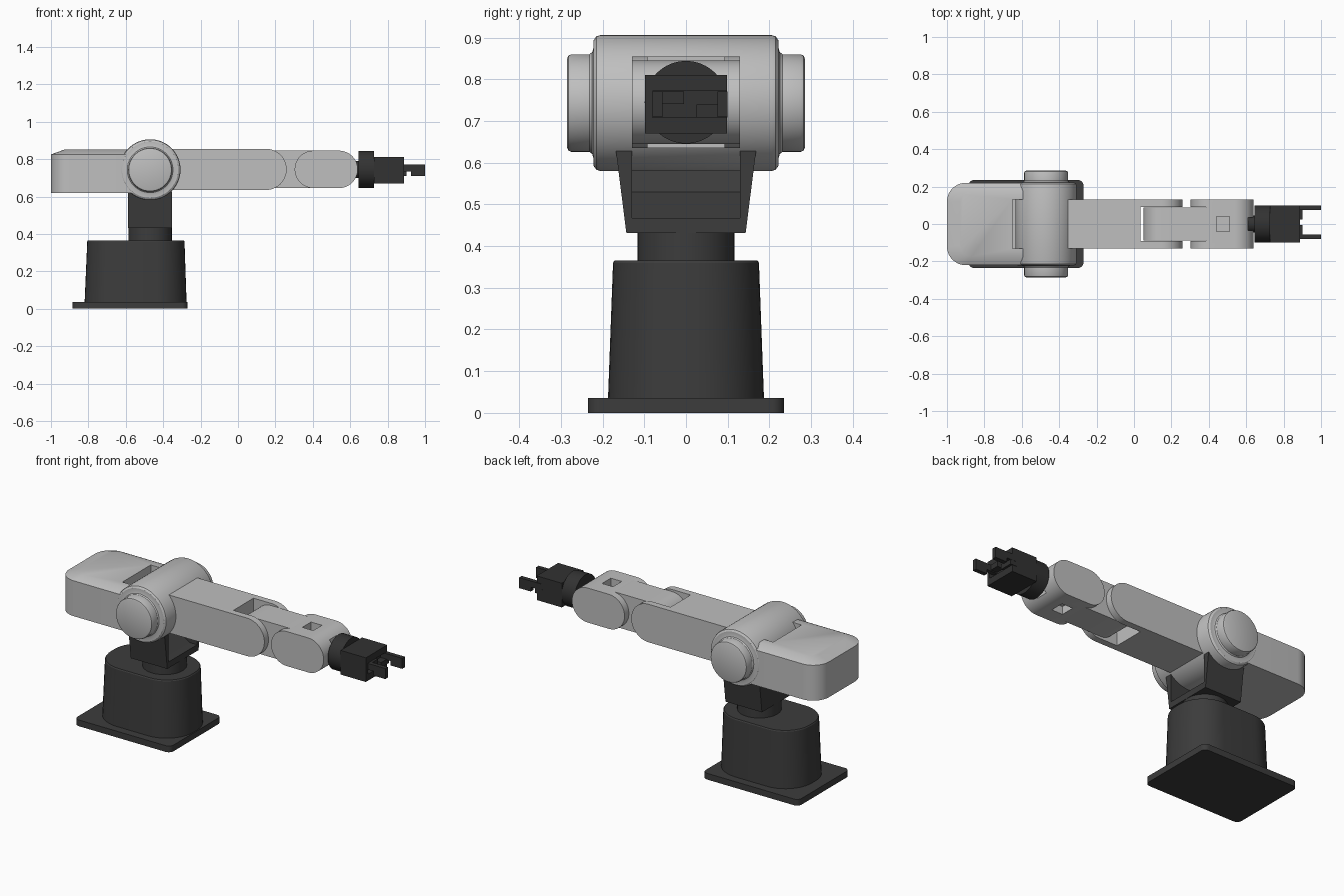
import bpy, bmesh, math
from mathutils import Vector

cube = bpy.data.objects.get("Cube")
if cube:
    bpy.data.objects.remove(cube, do_unlink=True)


def material(name, value):
    m = bpy.data.materials.new(name)
    m.use_nodes = True
    color = (value, value, value, 1)
    m.diffuse_color = color
    m.node_tree.nodes["Principled BSDF"].inputs["Base Color"].default_value = color
    return m


LIGHT = material("light_grey", 0.52)
DARK = material("charcoal", 0.045)
BLACK = material("gripper_black", 0.032)


def rounded(a0, a1, b0, b1, r_left, r_right=None, n=10):
    """Outline of a rectangle with separate corner radii at its two ends."""
    r_right = r_left if r_right is None else r_right
    pts = []
    corners = [(a1, b0, r_right, 270), (a1, b1, r_right, 0),
               (a0, b1, r_left, 90), (a0, b0, r_left, 180)]
    for a, b, r, start in corners:
        ca = a - r if a == a1 else a + r
        cb = b - r if b == b1 else b + r
        for i in range(n + 1):
            t = math.radians(start + 90 * i / n)
            pts.append((ca + r * math.cos(t), cb + r * math.sin(t)))
    return pts


def circle(a, b, r, n=64):
    return [(a + r * math.cos(math.tau * i / n), b + r * math.sin(math.tau * i / n))
            for i in range(n)]


def place(p, axis, d):
    return Vector({"x": (d, p[0], p[1]), "y": (p[0], d, p[1]), "z": (p[0], p[1], d)}[axis])


def loft(name, sections, axis, mat):
    """Solid through a list of (distance along axis, outline)."""
    bm = bmesh.new()
    rings = [[bm.verts.new(place(p, axis, d)) for p in pts] for d, pts in sections]
    n = len(rings[0])
    for r0, r1 in zip(rings, rings[1:]):
        for i in range(n):
            j = (i + 1) % n
            bm.faces.new((r0[i], r0[j], r1[j], r1[i]))
    bm.faces.new(rings[0])
    bm.faces.new(rings[-1])
    bmesh.ops.remove_doubles(bm, verts=bm.verts, dist=1e-5)
    bmesh.ops.recalc_face_normals(bm, faces=bm.faces)
    mesh = bpy.data.meshes.new(name)
    bm.to_mesh(mesh)
    bm.free()
    mesh.materials.append(mat)
    ob = bpy.data.objects.new(name, mesh)
    bpy.context.collection.objects.link(ob)
    return ob


def prism(name, pts, axis, lo, hi, mat):
    return loft(name, [(lo, pts), (hi, pts)], axis, mat)


def box(name, x, y, z, mat):
    return prism(name, [(x[0], y[0]), (x[1], y[0]), (x[1], y[1]), (x[0], y[1])],
                 "z", z[0], z[1], mat)


def cut(ob, cutter):
    """Subtract the cutter and discard it."""
    cutter.hide_render = True
    mod = ob.modifiers.new("cut", "BOOLEAN")
    mod.operation = "DIFFERENCE"
    mod.solver = "EXACT"
    mod.object = cutter
    bpy.context.view_layer.objects.active = ob
    bpy.ops.object.modifier_apply(modifier=mod.name)
    bpy.data.objects.remove(cutter, do_unlink=True)


AX, AZ = -0.47, 0.743  # shoulder axis

# Base: plate, tapered pedestal, turning neck
prism("base_plate", rounded(-0.885, -0.27, -0.235, 0.235, 0.03), "z", 0, 0.036, DARK)
loft("pedestal", [(0.036, rounded(-0.82, -0.275, -0.187, 0.187, 0.17)),
                  (0.36, rounded(-0.806, -0.286, -0.175, 0.175, 0.158)),
                  (0.366, rounded(-0.802, -0.29, -0.171, 0.171, 0.154))], "z", DARK)
prism("turning_neck", circle(AX, 0, 0.116), "z", 0.36, 0.44, DARK)

# Flared bracket with an open pocket for the shoulder
bracket = prism("shoulder_bracket", [(-0.143, 0.431), (0.143, 0.431), (0.168, 0.628), (-0.168, 0.628)],
                "x", AX - 0.117, AX + 0.117, DARK)
cut(bracket, prism("pocket", [(-0.34, 0.467), (-0.4, 0.467), (-0.5, 0.53), (-0.55, 0.7), (-0.34, 0.7)],
                   "y", -0.13, 0.13, DARK))

# Shoulder drum with stepped end caps, mirrored along its axis
half = [(0.205, 0.163), (0.215, 0.160), (0.222, 0.150), (0.222, 0.132), (0.225, 0.122),
        (0.232, 0.117), (0.275, 0.117), (0.282, 0.114), (0.285, 0.107)]
profile = [(-d, r) for d, r in reversed(half)] + half
loft("shoulder_drum", [(d, circle(AX, AZ, r)) for d, r in profile], "y", LIGHT)

# Counterweight housing with bevelled top and a pocket behind the drum
weight = loft("rear_housing", [(0.62, rounded(-1, AX, -0.22, 0.22, 0.1, 0)),
                               (0.825, rounded(-1, AX, -0.22, 0.22, 0.1, 0)),
                               (0.85, rounded(-0.93, AX, -0.175, 0.175, 0.06, 0))], "z", LIGHT)
cut(weight, box("pocket", (-0.65, -0.5), (-0.13, 0.13), (0.68, 0.9), LIGHT))

# Upper arm with forked elbow end
arm = prism("upper_arm", rounded(AX, 0.26, 0.635, 0.855, 0, 0.11, 16), "y", -0.13, 0.13, LIGHT)
cut(arm, box("fork", (0.035, 0.4), (-0.092, 0.092), (0.5, 1), LIGHT))

# Forearm link between the elbow fork and the wrist cheeks
prism("forearm_link", rounded(0.05, 0.5, 0.645, 0.845, 0.1, 0.1, 16), "y", -0.088, 0.088, LIGHT)

# Wrist housing with cheeks and small access slots
wrist = prism("wrist_housing", rounded(0.303, 0.64, 0.645, 0.845, 0.1, 0.1, 16),
              "y", -0.13, 0.13, LIGHT)
cut(wrist, box("fork", (0.2, 0.385), (-0.09, 0.09), (0.5, 1), LIGHT))
link = bpy.data.objects["forearm_link"]
for z in ((0.8, 0.9), (0.6, 0.69)):
    for ob in (wrist, link):
        cut(ob, box("slot", (0.44, 0.51), (-0.04, 0.04), z, LIGHT))
cut(wrist, box("end_slot", (0.61, 0.7), (-0.035, 0.035), (0.5, 1), LIGHT))

# Gripper: flange, body, sliding carriages, fingers
prism("gripper_shaft", circle(0, 0.745, 0.045, 32), "x", 0.58, 0.74, BLACK)
prism("gripper_flange", circle(0, 0.745, 0.099), "x", 0.645, 0.727, BLACK)
body = box("gripper_body", (0.727, 0.888), (-0.098, 0.098), (0.67, 0.81), BLACK)
cut(body, box("guide", (0.86, 0.95), (-0.08, 0.099), (0.708, 0.772), BLACK))
box("right_carriage", (0.85, 0.9), (-0.08, -0.005), (0.741, 0.771), BLACK)
box("left_carriage", (0.85, 0.9), (0.025, 0.099), (0.709, 0.739), BLACK)
for side, y in (("right", (-0.08, -0.056)), ("left", (0.075, 0.1))):
    box(side + "_finger_arm", (0.86, 0.94), y, (0.735, 0.771), BLACK)
    box(side + "_fingertip", (0.925, 1.0), y, (0.71, 0.771), BLACK)

# Smooth curved faces, keep hard edges
for ob in list(bpy.context.scene.objects):
    if ob.type == "MESH":
        bpy.ops.object.select_all(action="DESELECT")
        ob.select_set(True)
        bpy.context.view_layer.objects.active = ob
        bpy.ops.object.shade_smooth_by_angle(angle=math.radians(30))
